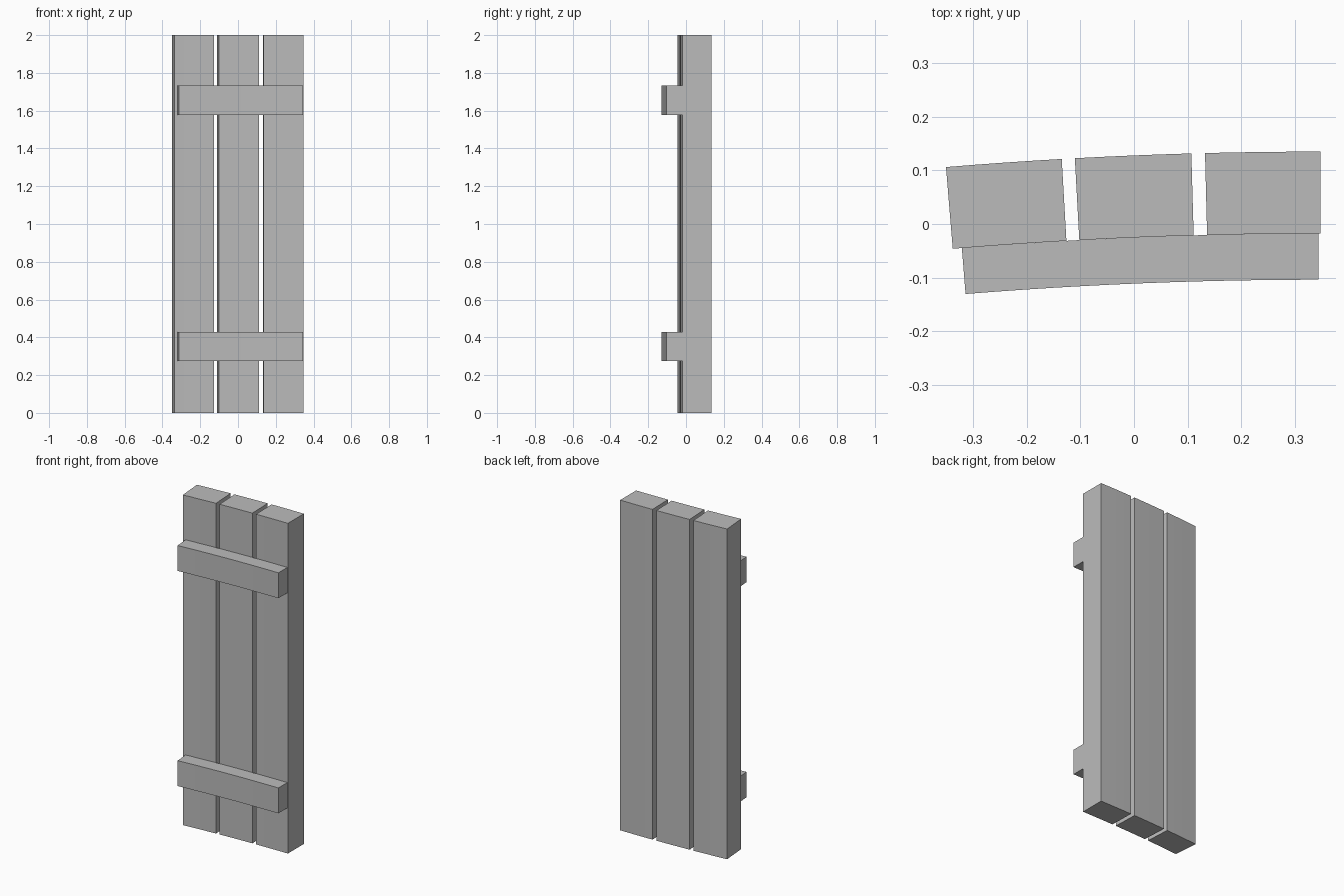
import bpy, bmesh, math

if "Cube" in bpy.data.objects:
    bpy.data.objects.remove(bpy.data.objects["Cube"])

# Gentle bend: arc starts tangent at the right edge and curls toward the front
R = 8.3
X0, Y0 = 0.347, -0.0178

def bend(s, h):
    """s = distance left of the right edge, h = height off the plank front face."""
    a = s / R
    return X0 - (R + h) * math.sin(a), Y0 - R + (R + h) * math.cos(a)

mat = bpy.data.materials.new("plain grey")
mat.diffuse_color = (0.5, 0.5, 0.5, 1)
mat.use_nodes = True
mat.node_tree.nodes["Principled BSDF"].inputs["Base Color"].default_value = mat.diffuse_color

def bent_board(name, s0, s1, h0, h1, z0, z1, segs):
    bm = bmesh.new()
    ss = [s0 + (s1 - s0) * i / segs for i in range(segs + 1)]
    outline = [bend(s, h0) for s in ss] + [bend(s, h1) for s in reversed(ss)]
    bottom = bm.faces.new([bm.verts.new((x, y, z0)) for x, y in outline])
    top = bmesh.ops.extrude_face_region(bm, geom=[bottom])["geom"]
    bmesh.ops.translate(bm, vec=(0, 0, z1 - z0),
                        verts=[v for v in top if isinstance(v, bmesh.types.BMVert)])
    bmesh.ops.recalc_face_normals(bm, faces=bm.faces)
    me = bpy.data.meshes.new(name)
    bm.to_mesh(me)
    bm.free()
    me.materials.append(mat)
    ob = bpy.data.objects.new(name, me)
    bpy.context.collection.objects.link(ob)

# Three upright planks with narrow gaps
for i, (a, b) in enumerate([(0, 0.211), (0.236, 0.449), (0.473, 0.685)]):
    bent_board(f"plank_{i + 1}", a, b, 0, 0.1525, 0, 2, 4)

# Two cross battens on the front
for name, z in (("lower_batten", 0.275), ("upper_batten", 1.578)):
    bent_board(name, 0.004, 0.668, -0.0858, 0, z, z + 0.154, 12)
